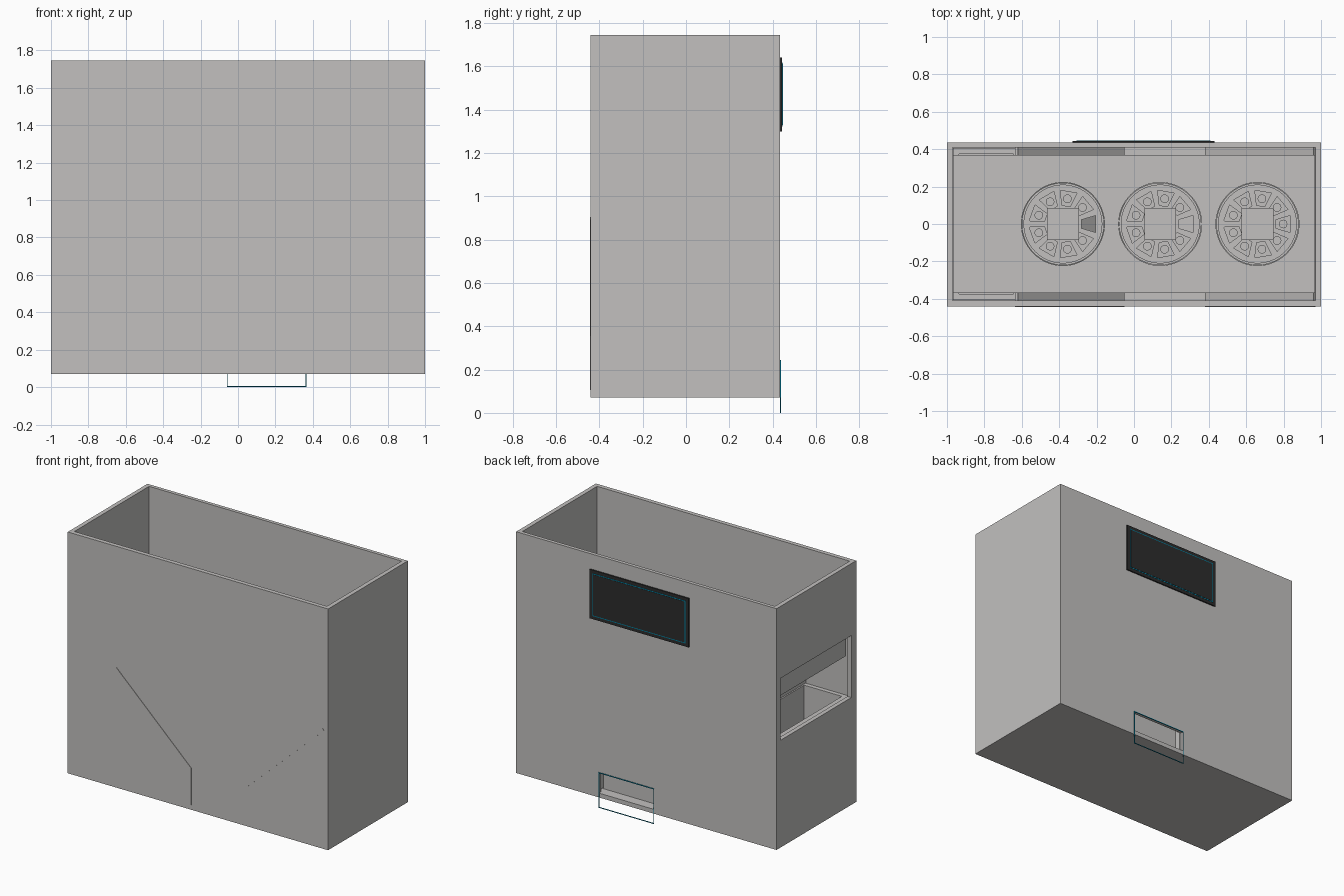
import bpy, bmesh, math
from mathutils import Matrix

if "Cube" in bpy.data.objects:
    bpy.data.objects.remove(bpy.data.objects["Cube"])


def material(name, rgb):
    m = bpy.data.materials.new(name)
    m.diffuse_color = (*rgb, 1)
    m.use_nodes = True
    m.node_tree.nodes["Principled BSDF"].inputs["Base Color"].default_value = m.diffuse_color
    return m


GREY = material("warm grey", (0.54, 0.53, 0.52))
BLACK = material("near black", (0.025, 0.025, 0.025))
BLUE = material("teal blue", (0.0, 0.22, 0.36))


def finish(name, bm, mat=GREY):
    bmesh.ops.recalc_face_normals(bm, faces=bm.faces)
    mesh = bpy.data.meshes.new(name)
    bm.to_mesh(mesh)
    bm.free()
    mesh.materials.append(mat)
    ob = bpy.data.objects.new(name, mesh)
    bpy.context.collection.objects.link(ob)
    return ob


def add_box(bm, x, y, z):
    centre = [(a + b) / 2 for a, b in (x, y, z)]
    size = [b - a for a, b in (x, y, z)]
    bmesh.ops.create_cube(bm, size=1, matrix=Matrix.Translation(centre) @ Matrix.Diagonal((*size, 1)))


def box(name, x, y, z, mat=GREY):
    bm = bmesh.new()
    add_box(bm, x, y, z)
    return finish(name, bm, mat)


def add_cylinder(bm, x, y, r, z0, z1, n):
    bmesh.ops.create_cone(bm, cap_ends=True, segments=n, radius1=r, radius2=r, depth=z1 - z0,
                          matrix=Matrix.Translation((x, y, (z0 + z1) / 2)))


def add_prism(bm, pts, vec):
    face = bm.faces.new([bm.verts.new(p) for p in pts])
    out = bmesh.ops.extrude_face_region(bm, geom=[face])["geom"]
    bmesh.ops.translate(bm, vec=vec, verts=[v for v in out if isinstance(v, bmesh.types.BMVert)])


def cut(ob, bm):
    # Subtract the solids in bm, then bake the result and drop the cutter
    cutter = finish("cutter", bm)
    cutter.hide_render = True
    mod = ob.modifiers.new("cut", "BOOLEAN")
    mod.operation, mod.solver, mod.object = "DIFFERENCE", "EXACT", cutter
    bpy.context.view_layer.update()
    mesh = bpy.data.meshes.new_from_object(ob.evaluated_get(bpy.context.evaluated_depsgraph_get()))
    ob.modifiers.clear()
    ob.data = mesh
    bpy.data.objects.remove(cutter)


# Open-topped casing with a side window and a rear pick-up slot
casing = box("casing", (-1, 1), (-.44, .435), (.07, 1.745))
for x, y, z in [((-.97, .97), (-.41, .41), (.10, 2)),
                ((-1.1, -.95), (-.385, .39), (.815, 1.245)),
                ((-.06, .365), (.39, .5), (.10, .245))]:
    bm = bmesh.new()
    add_box(bm, x, y, z)
    cut(casing, bm)

# Collecting bin behind the window
bin_box = box("bin", (-.968, -.635), (-.405, .405), (.10, .81))
bm = bmesh.new()
add_box(bm, (-.935, -.645), (-.375, .375), (.13, 1))
cut(bin_box, bm)
box("bin_divider", (-.635, -.62), (-.41, .41), (.10, .91))


# Funnel panels: a slope leading to a short vertical wall
def funnel(name, x_top, x_low, side):
    t = .01 * side
    outline = [(x_top, .905), (x_low, .36), (x_low, .105),
               (x_low + t, .105), (x_low + t, .354), (x_top + t, .893)]
    bm = bmesh.new()
    add_prism(bm, [(x, -.443, z) for x, z in outline], (0, .853, 0))
    finish(name, bm)


funnel("left_funnel", -.625, -.05, -1)
funnel("right_funnel", .96, .38, 1)
box("slot_back", (-.05, .38), (.345, .365), (.10, .30))

# Dispenser deck with three round wells
WHEELS = (-.38, .14, .66)
Z0, Z1 = 1.10, 1.27
deck = box("deck", (-.968, .968), (-.37, .37), (Z0, Z1))
bm = bmesh.new()
for cx in WHEELS:
    add_cylinder(bm, cx, 0, .222, 1, 1.4, 64)
cut(deck, bm)

# Dispenser wheels: nine tapered pockets, the first one open underneath
for i, cx in enumerate(WHEELS):
    bm = bmesh.new()
    add_cylinder(bm, cx, 0, .212, Z0 + .01, Z1 - .01, 64)
    wheel = finish(f"wheel_{i + 1}", bm)
    bm = bmesh.new()
    pills = bmesh.new()
    for k in range(9):
        a = math.radians(40 * k)
        low = 1.0 if k == 0 and i < 2 else Z0 + .05
        pts = []
        for u, v in ((.098, -.022), (.175, -.045), (.175, .045), (.098, .022)):
            pts.append((cx + u * math.cos(a) - v * math.sin(a), u * math.sin(a) + v * math.cos(a), low))
        add_prism(bm, pts, (0, 0, 1.4 - low))
        if k or i == 2:
            add_cylinder(pills, cx + .137 * math.cos(a), .137 * math.sin(a), .023, Z0 + .05, Z0 + .11, 16)
    cut(wheel, bm)
    finish(f"pocket_pegs_{i + 1}", pills)
    box(f"wheel_hub_{i + 1}", (cx - .085, cx + .085), (-.085, .085), (Z0 + .02, Z1 + .01))

    # Raised rim around each wheel
    bm = bmesh.new()
    add_cylinder(bm, cx, 0, .220, Z0 + .005, Z1 + .005, 64)
    rim = finish(f"wheel_rim_{i + 1}", bm)
    bm = bmesh.new()
    add_cylinder(bm, cx, 0, .208, 1, 1.4, 64)
    cut(rim, bm)

# Rear display: black frame, blue outline, black screen
box("display_frame", (-.33, .43), (.433, .444), (1.30, 1.64), BLACK)
box("display_outline", (-.308, .408), (.443, .4455), (1.322, 1.618), BLUE)
box("display_screen", (-.302, .402), (.444, .447), (1.328, 1.612), BLACK)

# Thin outline of the clear slot flap
bm = bmesh.new()
for z in (0, .24):
    add_box(bm, (-.06, .365), (.435, .439), (z, z + .005))
for x in (-.06, .361):
    add_box(bm, (x, x + .004), (.435, .439), (.005, .24))
finish("slot_flap_outline", bm, BLUE)

# Smooth the round parts
bpy.ops.object.select_all(action="DESELECT")
for ob in bpy.data.objects:
    if ob.name.startswith(("wheel", "pocket", "deck")):
        ob.select_set(True)
        bpy.context.view_layer.objects.active = ob
bpy.ops.object.shade_smooth_by_angle()
